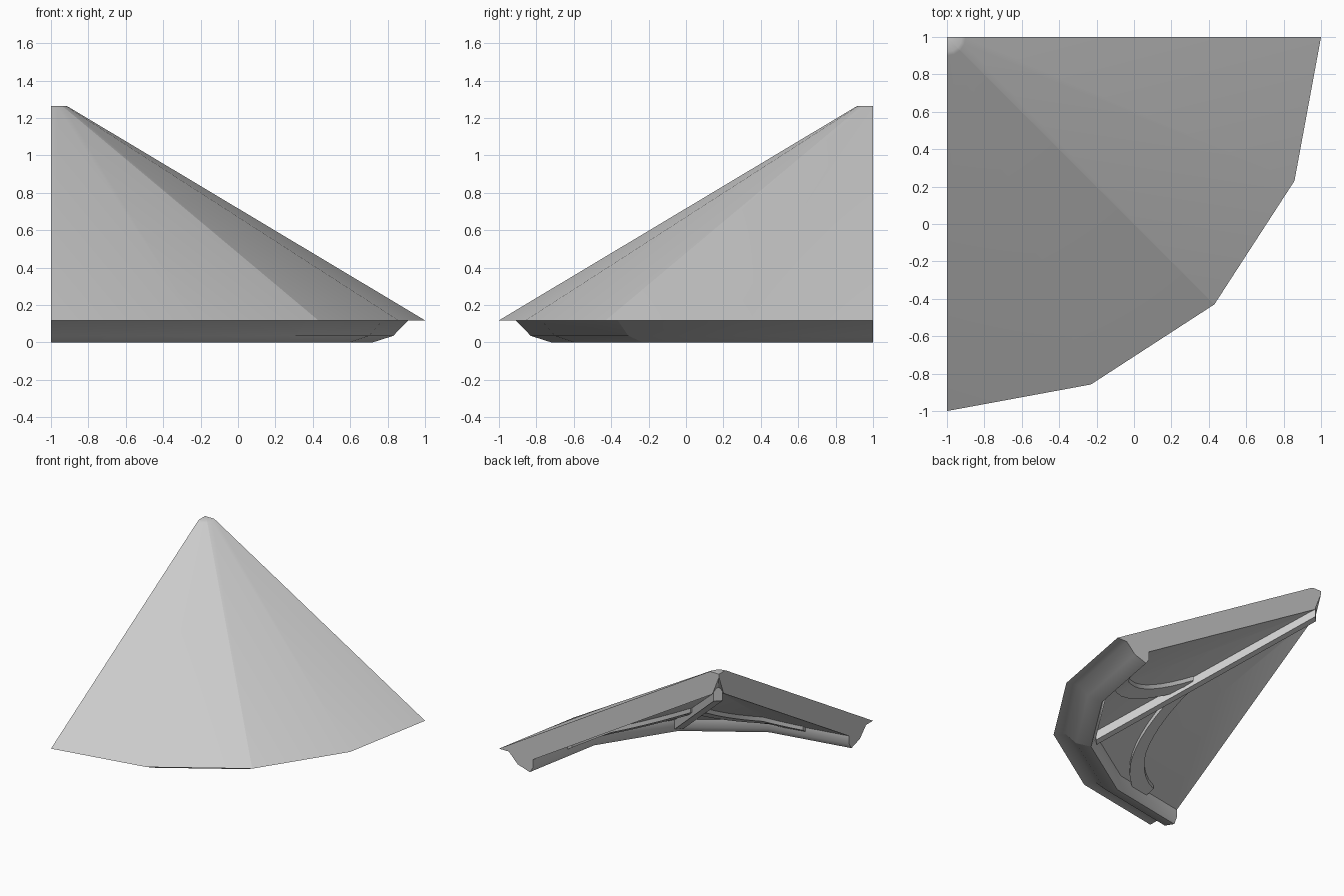
import bpy
import bmesh
from math import sin, cos, radians, hypot, atan2, pi
from mathutils import Vector

cube = bpy.data.objects.get("Cube")
if cube:
    bpy.data.objects.remove(cube, do_unlink=True)

grey = bpy.data.materials.new("Plain grey")
grey.use_nodes = True
COLOUR = (0.6, 0.6, 0.6, 1)
grey.diffuse_color = COLOUR
grey.node_tree.nodes["Principled BSDF"].inputs["Base Color"].default_value = COLOUR

STEP = radians(22.5)
AXIS = Vector((-1, 1, 0))     # vertical axis of the quarter cone
EAVE = 0.118
INNER_TOP, INNER_SLOPE = 1.12, 0.597


def ceiling(r):
    return INNER_TOP - INNER_SLOPE * r


# Section of the roof: cap, slope, eave, curved trim, lip, ceiling, hollow below the cap
SECTION = [(0, 1.265), (0.08, 1.265), (0.1, 1.255), (2, EAVE), (1.91, EAVE),
           (1.83, 0.035), (1.72, 0), (1.69, 0.045), (1.69, ceiling(1.69)),
           (0.06, ceiling(0.06)), (0, 1.24)]


def finish(name, bm, angle):
    mesh = bpy.data.meshes.new(name)
    bm.to_mesh(mesh)
    bm.free()
    mesh.materials.append(grey)
    obj = bpy.data.objects.new(name, mesh)
    bpy.context.collection.objects.link(obj)
    bpy.ops.object.select_all(action='DESELECT')
    obj.select_set(True)
    bpy.context.view_layer.objects.active = obj
    bpy.ops.object.shade_smooth_by_angle(angle=radians(angle))


def place(u, v, z):
    """Point at distance u to the side and v to the front of the axis."""
    return AXIS + Vector((u, -v, z))


def bridge(rings, caps=(0, -1)):
    """Mesh through a row of matching sections, closed by the given caps."""
    bm = bmesh.new()
    loops = [[bm.verts.new(p) for p in ring] for ring in rings]
    n = len(loops[0])
    for a, b in zip(loops, loops[1:]):
        for i in range(n):
            j = (i + 1) % n
            bm.faces.new((a[i], a[j], b[j], b[i]))
    for c in caps:
        bm.faces.new(loops[c])
    bmesh.ops.remove_doubles(bm, verts=bm.verts, dist=0.0005)
    bmesh.ops.recalc_face_normals(bm, faces=bm.faces)
    return bm


def roof_ring(k):
    a = k * STEP
    swell = 1 + 0.011 * sin(2 * a) ** 2
    return [place(r * swell * cos(a), r * swell * sin(a), z) for r, z in SECTION]


def underside(u, v):
    """Height of the faceted ceiling."""
    a = atan2(v, u)
    middle = (min(3, int(a / STEP)) + 0.5) * STEP
    return ceiling(hypot(u, v) * cos(a - middle) / cos(STEP / 2))


# Two roof wings, split by the hip line
for name, first, cap in (("roof_wing_left", 0, 0), ("roof_wing_front", 2, -1)):
    finish(name, bridge([roof_ring(k) for k in range(first, first + 3)], (cap,)), 50)

# Hip rafter below the fold, reaching up under the cap
HALF = 0.035
DIAGONAL = cos(pi / 4)
rings = []
for r, top in ((0.04, 0.1), (0.12, 0.03), (1.7, 0.03)):
    ring = []
    for side, dz in ((-HALF, top), (HALF, top), (HALF, -0.07), (-HALF, -0.07)):
        ring.append(place((r + side) * DIAGONAL, (r - side) * DIAGONAL,
                          ceiling(r) + dz))
    rings.append(ring)
finish("hip_rafter", bridge(rings), 15)

# Curved braces under the ceiling, from the hip rafter to the eave
PATH = [Vector(p) for p in ((0.7, 0.7), (0.8, 1.1), (0.7, 1.5), (0.35, 1.62))]
COUNT, WIDTH = 12, 0.055
for name, swap in (("curved_brace_front", False), ("curved_brace_left", True)):
    rings = []
    for i in range(COUNT + 1):
        t = i / COUNT
        s = 1 - t
        p = s**3 * PATH[0] + 3 * s * s * t * PATH[1] + 3 * s * t * t * PATH[2] + t**3 * PATH[3]
        d = (s * s * (PATH[1] - PATH[0]) + 2 * s * t * (PATH[2] - PATH[1])
             + t * t * (PATH[3] - PATH[2])).normalized()
        ring = []
        for side, dz in ((-WIDTH, 0.02), (WIDTH, 0.02), (WIDTH, -0.03), (-WIDTH, -0.03)):
            u, v = p.x + side * d.y, p.y - side * d.x
            z = underside(u, v) + dz
            ring.append(place(v, u, z) if swap else place(u, v, z))
        rings.append(ring)
    finish(name, bridge(rings), 20)
